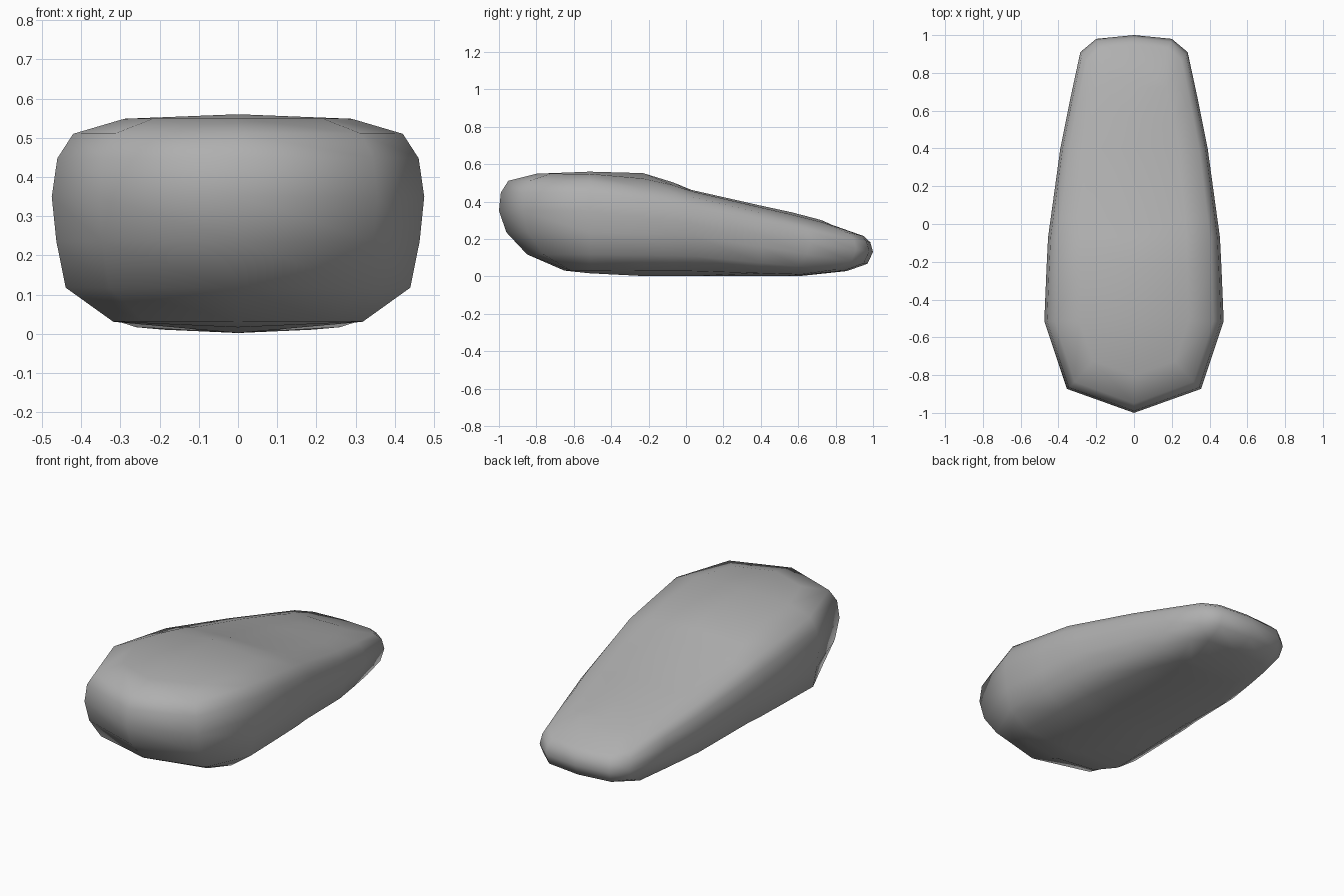
import bpy, bmesh

if "Cube" in bpy.data.objects:
    bpy.data.objects.remove(bpy.data.objects["Cube"])


def curve(pts, t):
    """Piecewise linear lookup."""
    if t <= pts[0][0]:
        return pts[0][1]
    for (a, u), (b, v) in zip(pts, pts[1:]):
        if t <= b:
            return u + (v - u) * (t - a) / (b - a)
    return pts[-1][1]


# Height along the centre line, and along the straighter flanks
TOP = [(-0.52, 0.56), (-0.23, 0.552), (-0.1, 0.515), (0.03, 0.462),
       (0.3, 0.40), (0.6, 0.335), (0.8, 0.28), (1.0, 0.225)]
FLANK = [(-0.52, 0.56), (-0.07, 0.492), (0.4, 0.373), (0.8, 0.272), (1.0, 0.225)]
# Underside lift along the centre line
UNDER = [(-0.65, 0.03), (-0.37, 0.002), (0.6, 0.002), (0.66, 0.004)]
# Half outline seen from above, blunt end to narrow end
OUTLINE = [(0, -1), (0.355, -0.873), (0.475, -0.515), (0.463, -0.23),
           (0.455, -0.07), (0.441, 0.03), (0.39, 0.4), (0.338, 0.66),
           (0.284, 0.91), (0.2, 0.98), (0, 1)]
# Rings top to bottom: width factor, front y, back y, height share front, back
RINGS = [(0.61, -0.80, 0.78, 0.98, 0.98),
         (0.885, -0.95, 0.95, 0.912, 0.91),
         (0.97, -0.99, 0.985, 0.80, 0.80),
         (1.0, -1.0, 1.0, 0.625, 0.58),
         (0.975, -0.96, 0.97, 0.42, 0.29),
         (0.925, -0.85, 0.86, 0.21, 0.11),
         (0.67, -0.65, 0.65, 0.055, 0.03)]


def ring_y(y, front, back):
    if y < -0.515:
        return -0.515 + (y + 0.515) * (front + 0.515) / -0.485
    if y > 0.4:
        return 0.4 + (y - 0.4) * (back - 0.4) / 0.6
    return y


def ring_z(level, y, s0, s1, back):
    if level > 3:  # lower rings run nearly level
        end = s1 * curve(FLANK, back)
        return curve([(-0.5, s0 * 0.56), (0.0, s0 * 0.53), (back, end)], y)
    height = curve(FLANK, y)
    if level == 0:
        height = (height + curve(TOP, y)) / 2
    return height * curve([(-0.5, s0), (0.8, s1)], y)


bm = bmesh.new()
n = len(OUTLINE)
loop = OUTLINE + [(-x, y) for x, y in OUTLINE[-2:0:-1]]
m = len(loop)

# Stacked rings around the body
rings = []
for level, (w, front, back, s0, s1) in enumerate(RINGS):
    ring = []
    for x, y0 in loop:
        y = ring_y(y0, front, back)
        ring.append(bm.verts.new((x * w, y, ring_z(level, y, s0, s1, back))))
    rings.append(ring)
for a, b in zip(rings, rings[1:]):
    for i in range(m):
        j = (i + 1) % m
        bm.faces.new((a[i], b[i], b[j], a[j]))

# Upper and lower caps with a row of points on the centre line
rings[-1][n - 1].co.z = 0.006
for ring, profile in ((rings[0], TOP), (rings[-1], UNDER)):
    mid = [bm.verts.new((0, ring[i].co.y, curve(profile, ring[i].co.y)))
           for i in range(2, n - 2)]
    for side in (1, -1):
        r = [ring[side * i % m] for i in range(n)]
        bm.faces.new((r[0], r[1], r[2], mid[0]))
        for k in range(len(mid) - 1):
            bm.faces.new((mid[k], r[k + 2], r[k + 3], mid[k + 1]))
        bm.faces.new((mid[-1], r[n - 3], r[n - 2], r[n - 1]))

bmesh.ops.recalc_face_normals(bm, faces=bm.faces)
for f in bm.faces:
    f.smooth = True
mesh = bpy.data.meshes.new("body")
bm.to_mesh(mesh)
bm.free()

# Dark grey surface
grey = bpy.data.materials.new("dark_grey")
grey.diffuse_color = (0.43, 0.43, 0.43, 1)
grey.use_nodes = True
grey.node_tree.nodes["Principled BSDF"].inputs["Base Color"].default_value = grey.diffuse_color
mesh.materials.append(grey)
bpy.context.collection.objects.link(bpy.data.objects.new("body", mesh))
